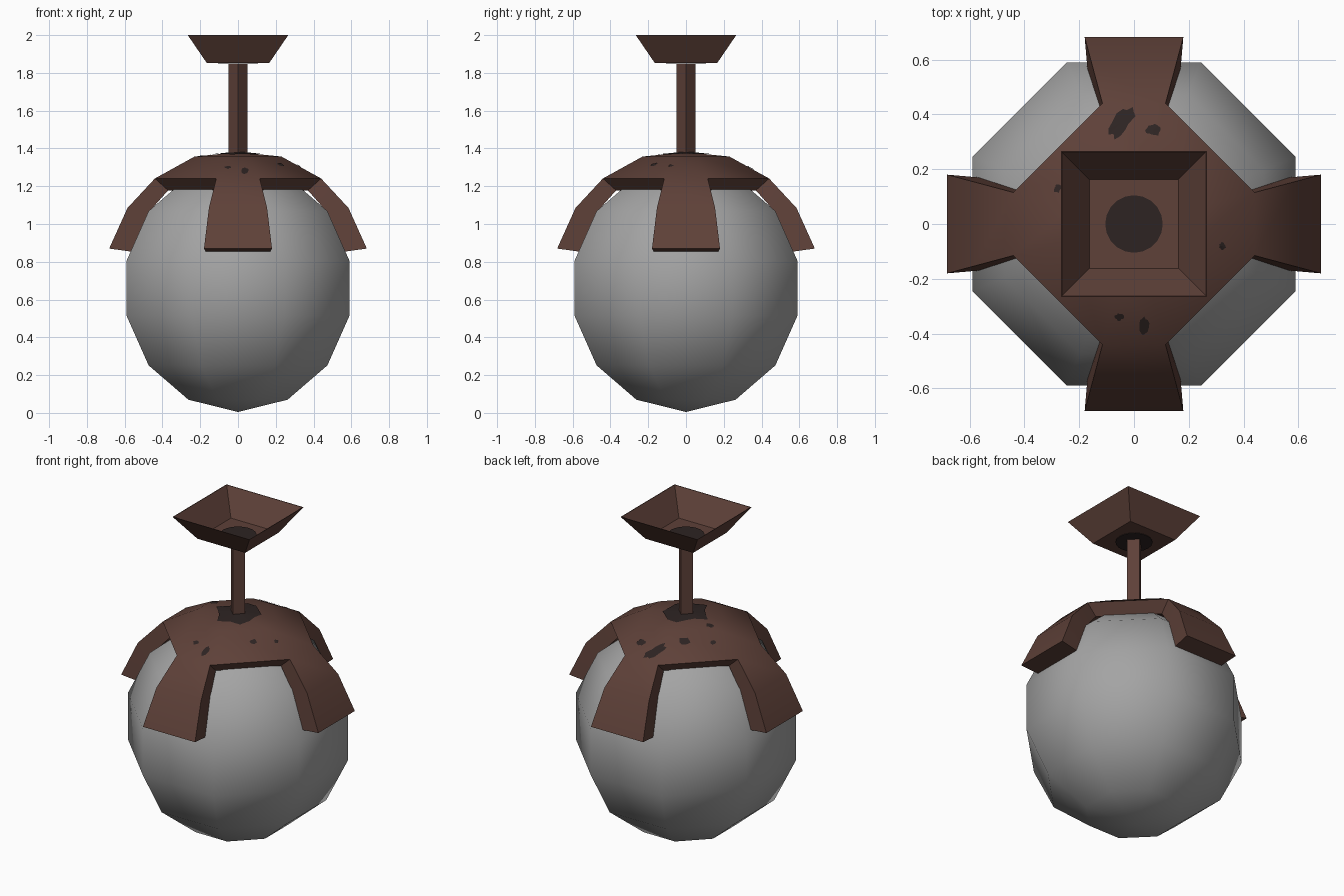
import bpy, bmesh, math, random
from mathutils import Matrix, Vector
from mathutils.bvhtree import BVHTree

if "Cube" in bpy.data.objects:
    bpy.data.objects.remove(bpy.data.objects["Cube"])

random.seed(3)


def material(name, rgb):
    m = bpy.data.materials.new(name)
    m.diffuse_color = (*rgb, 1)
    m.use_nodes = True
    m.node_tree.nodes["Principled BSDF"].inputs["Base Color"].default_value = m.diffuse_color
    return m


BROWN = material("brown metal", (0.112, 0.052, 0.040))
DARK = material("dark soot", (0.026, 0.017, 0.016))
GREY = material("grey glass", (0.37, 0.37, 0.37))


def finish(name, bm, mat, angle=None, recalc=True):
    """Turn a bmesh into a named object; angle in degrees gives smooth shading."""
    if recalc:
        bmesh.ops.recalc_face_normals(bm, faces=bm.faces)
    me = bpy.data.meshes.new(name)
    bm.to_mesh(me)
    bm.free()
    me.materials.append(mat)
    ob = bpy.data.objects.new(name, me)
    bpy.context.collection.objects.link(ob)
    if angle:
        bpy.ops.object.select_all(action='DESELECT')
        ob.select_set(True)
        bpy.context.view_layer.objects.active = ob
        bpy.ops.object.shade_smooth_by_angle(angle=math.radians(angle))
    return ob


# Globe: coarse, smooth-shaded sphere with flats facing the axes
bm = bmesh.new()
bmesh.ops.create_uvsphere(bm, u_segments=8, v_segments=7, radius=0.655,
                          matrix=Matrix.Translation((0, 0, 0.66)) @ Matrix.Rotation(math.pi / 8, 4, 'Z'))
finish("globe", bm, GREY, 60)

# Cap with four flared arms: (distance out, half width, height) per ring
OUTER = [(0, 0, 1.38), (0.23, 0.06, 1.357), (0.44, 0.115, 1.241), (0.585, 0.154, 1.085), (0.682, 0.18, 0.87)]
INNER = [(0, 0, 1.27), (0.19, 0.05, 1.25), (0.37, 0.105, 1.178), (0.475, 0.14, 1.06), (0.566, 0.17, 0.854)]


def cap_skin(bm, rings):
    pole = bm.verts.new((0, 0, rings[0][2]))
    v = {}
    for k in range(4):
        rot = Matrix.Rotation(k * math.pi / 2, 3, 'Z')
        for i in range(1, 5):
            d, w, z = rings[i]
            for s in (-1, 1):
                v[k, i, s] = bm.verts.new(rot @ Vector((d, s * w, z)))
    for k in range(4):
        n = (k + 1) % 4
        bm.faces.new((pole, v[k, 1, -1], v[k, 1, 1]))
        bm.faces.new((pole, v[k, 1, 1], v[n, 1, -1]))
        bm.faces.new((v[k, 1, 1], v[k, 2, 1], v[n, 2, -1], v[n, 1, -1]))
        for i in range(1, 4):
            bm.faces.new((v[k, i, -1], v[k, i + 1, -1], v[k, i + 1, 1], v[k, i, 1]))
    return v


bm = bmesh.new()
outer = cap_skin(bm, OUTER)
bm.normal_update()
cap_tree = BVHTree.FromBMesh(bm)
inner = cap_skin(bm, INNER)
for k in range(4):
    n = (k + 1) % 4
    rim = [((n, 2, -1), (k, 2, 1)), ((k, 4, -1), (k, 4, 1))]
    rim += [((k, i, s), (k, i + 1, s)) for i in (2, 3) for s in (-1, 1)]
    for a, b in rim:
        bm.faces.new((outer[a], outer[b], inner[b], inner[a]))
finish("cap", bm, BROWN, 30)

# Stem: square rod with its corners on the axes
bm = bmesh.new()
bmesh.ops.create_cone(bm, segments=4, radius1=0.05, radius2=0.05, depth=0.50,
                      cap_ends=False, matrix=Matrix.Translation((0, 0, 1.60)))
finish("stem", bm, BROWN)

# Ceiling cup: open square funnel with thin walls
bm = bmesh.new()
loops = []
for h, z in ((0.165, 1.852), (0.266, 2.0), (0.262, 2.0), (0.163, 1.856)):
    loops.append([bm.verts.new((x * h, y * h, z)) for x, y in ((-1, -1), (1, -1), (1, 1), (-1, 1))])
for a, b in zip(loops, loops[1:]):
    for i in range(4):
        j = (i + 1) % 4
        bm.faces.new((a[i], a[j], b[j], b[i]))
bm.faces.new(loops[0][::-1])
bm.faces.new(loops[3])
finish("ceiling_cup", bm, BROWN)

# Dark patches in and under the cup
for name, z in (("cup_patch_top", 1.859), ("cup_patch_bottom", 1.849)):
    bm = bmesh.new()
    bmesh.ops.create_cone(bm, segments=20, radius1=0.105, radius2=0.105, depth=0.003,
                          cap_ends=True, matrix=Matrix.Translation((0, 0, z)))
    finish(name, bm, DARK)


# Dark stains laid onto the cap: (x, y, radius along, radius across, turn)
def stain(bm, x, y, ra, rb, turn, wobble=0.25, n=14):
    def onto(px, py):
        hit = cap_tree.ray_cast(Vector((px, py, 3)), Vector((0, 0, -1)))
        return bm.verts.new(hit[0] + Vector((0, 0, 0.004)))
    mid, ring = onto(x, y), []
    for i in range(n):
        t = 2 * math.pi * i / n
        f = 1 + random.uniform(-wobble, wobble)
        a, b = ra * f * math.cos(t), rb * f * math.sin(t)
        c, s = math.cos(turn), math.sin(turn)
        ring.append(onto(x + a * c - b * s, y + a * s + b * c))
    for i in range(n):
        bm.faces.new((mid, ring[i], ring[(i + 1) % n]))


bm = bmesh.new()
for args in ((0.001, 0.001, 0.13, 0.13, 0), (-0.045, 0.37, 0.065, 0.03, 0.95), (0.07, 0.342, 0.024, 0.02, 0),
             (0.035, -0.37, 0.03, 0.017, 1.5), (-0.055, -0.34, 0.016, 0.012, 0), (0.322, -0.08, 0.012, 0.012, 0),
             (-0.28, 0.13, 0.018, 0.012, 1.2), (-0.15, 0.23, 0.03, 0.02, 0.8), (-0.2, 0.05, 0.025, 0.02, 0),
             (0.226, -0.17, 0.022, 0.013, 0.8)):
    stain(bm, *args)
finish("cap_stains", bm, DARK, recalc=False)
